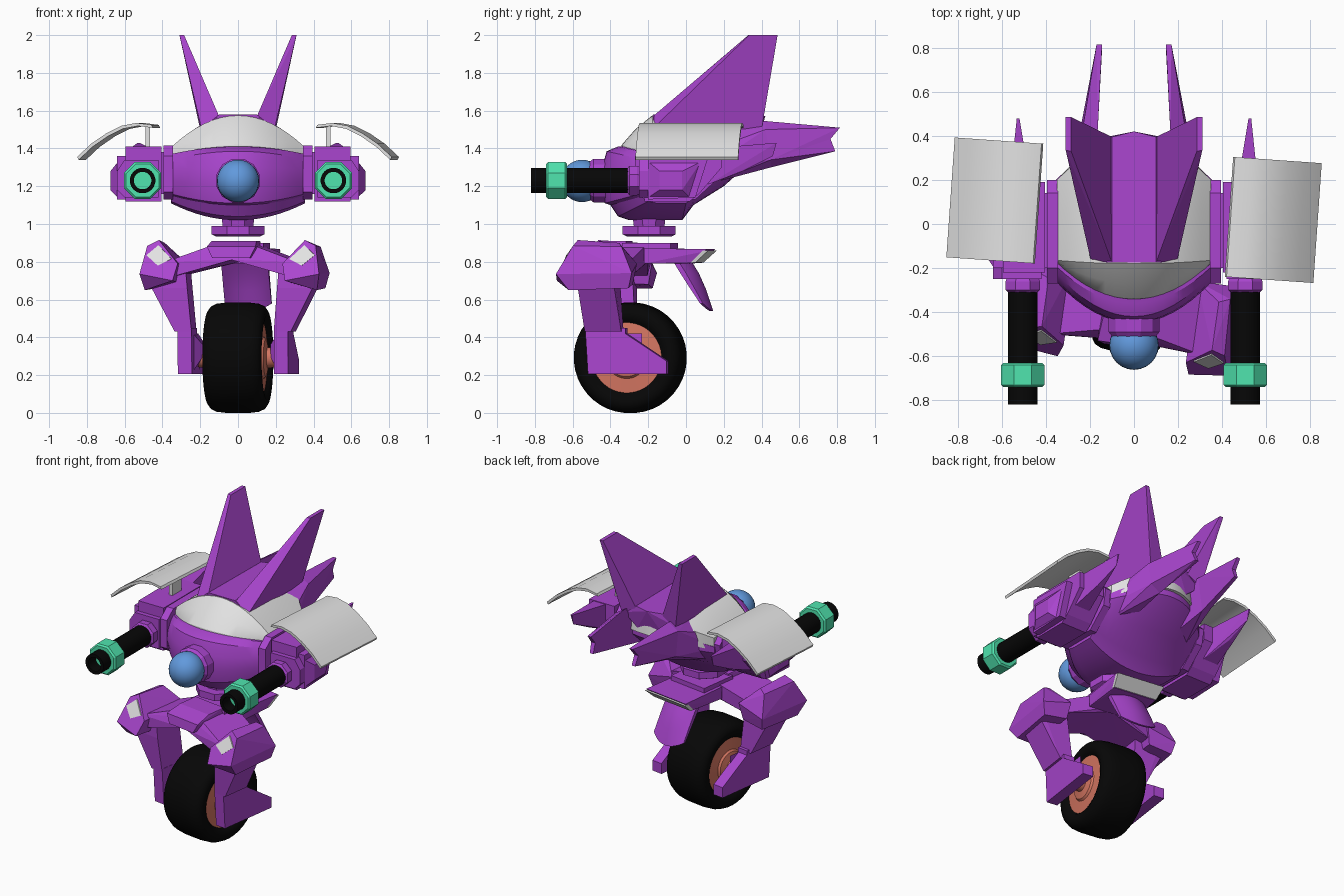
import bpy, bmesh
from math import pi, cos, sin, radians
from mathutils import Matrix, Vector

cube = bpy.data.objects.get("Cube")
if cube:
    bpy.data.objects.remove(cube, do_unlink=True)


def material(name, r, g, b):
    mat = bpy.data.materials.new(name)
    mat.use_nodes = True
    mat.diffuse_color = (r, g, b, 1)
    mat.node_tree.nodes["Principled BSDF"].inputs["Base Color"].default_value = (r, g, b, 1)
    return mat


purple = material("purple", .4, .06, .62)
grey = material("light grey", .76, .76, .76)
black = material("black", .002, .002, .002)
green = material("green", .08, .78, .43)
blue = material("blue", .12, .32, .72)
salmon = material("salmon", .66, .18, .12)


def turned(degrees, y):
    """Turn about a vertical line through (0, y)."""
    shift = Matrix.Translation((0, y, 0))
    return shift @ Matrix.Rotation(radians(degrees), 4, 'Z') @ shift.inverted()


STRAIGHT = Matrix.Identity(4)
STEER = turned(-8, -.29)
WING = turned(-4, .06)


def make(name, bm, mat, pair=False, turn=STRAIGHT, smooth=None):
    """Turn a bmesh into one object, or into a left and right pair."""
    for side, sign in (("left_", 1), ("right_", -1)) if pair else (("", 1),):
        copy = bm.copy()
        for v in copy.verts:
            v.co.x *= sign
            v.co = turn @ v.co
        bmesh.ops.recalc_face_normals(copy, faces=copy.faces[:])
        mesh = bpy.data.meshes.new(side + name)
        copy.to_mesh(mesh)
        copy.free()
        mesh.materials.append(mat)
        if smooth:
            mesh.shade_smooth()
            mesh.set_sharp_from_angle(angle=radians(smooth))
        bpy.context.collection.objects.link(bpy.data.objects.new(side + name, mesh))
    bm.free()


def skin(rings):
    """Join closed rings of points and cap both ends."""
    bm = bmesh.new()
    loops = [[bm.verts.new(p) for p in ring] for ring in rings]
    n = len(loops[0])
    for a, b in zip(loops, loops[1:]):
        for i in range(n):
            j = (i + 1) % n
            bm.faces.new((a[i], a[j], b[j], b[i]))
    bm.faces.new(loops[0])
    bm.faces.new(loops[-1])
    return bm


def prism(name, poly, lo, hi, mat=purple, axis='X', **kw):
    place = (lambda d, p: (d, *p)) if axis == 'X' else (lambda d, p: (p[0], d, p[1]))
    make(name, skin([[place(d, p) for p in poly] for d in (lo, hi)]), mat, **kw)


def hull(name, points, mat=purple, **kw):
    bm = bmesh.new()
    for p in points:
        bm.verts.new(p)
    out = bmesh.ops.convex_hull(bm, input=bm.verts[:])
    loose = {g for g in out["geom_interior"] + out["geom_unused"] if isinstance(g, bmesh.types.BMVert)}
    bmesh.ops.delete(bm, geom=list(loose), context='VERTS')
    bmesh.ops.dissolve_limit(bm, angle_limit=radians(2), verts=bm.verts[:], edges=bm.edges[:])
    make(name, bm, mat, **kw)


def mirrored(points):
    return [(s * x, y, z) for x, y, z in points for s in (1, -1)]


def lathe(name, profile, centre, axis, sides, mat=purple, **kw):
    """Spin (distance along axis, radius) pairs round an axis."""
    spot = {'X': lambda d, u, v: (d, u, v), 'Y': lambda d, u, v: (u, d, v),
            'Z': lambda d, u, v: (u, v, d)}[axis]
    angles = [2 * pi * (i + .5) / sides for i in range(sides)]
    grow = 1 / cos(pi / sides)
    rings = [[Vector(centre) + Vector(spot(d, r * grow * cos(a), r * grow * sin(a)))
              for a in angles] for d, r in profile]
    make(name, skin(rings), mat, **kw)


def bulge(name, middle, edge, half, mat, steps=16, **kw):
    """Loft a side profile that swells from the edges to the middle."""
    rings = []
    for i in range(steps + 1):
        t = 2 * i / steps - 1
        rings.append([(t * half, *Vector(m).lerp(Vector(e), t * t)) for m, e in zip(middle, edge)])
    make(name, skin(rings), mat, **kw)


# Wheel
tread = [(.125, .18), (.145, .195), (.158, .225), (.155, .25), (.14, .272), (.11, .286), (.06, .292)]
lathe("tyre", [(-x, r) for x, r in tread] + tread[::-1],
      (0, -.295, .292), 'X', 40, black, turn=STEER, smooth=60)
rim = [(.21, .05), (.16, .055), (.15, .1), (.138, .11), (.132, .19)]
lathe("hub", [(-x, r) for x, r in rim] + rim[::-1],
      (0, -.295, .292), 'X', 32, salmon, turn=STEER, smooth=30)

# Fork legs: sloping upper part, straight shin and rear toe
hull("upper_leg", [(x, y + d, z) for d, y in ((0, -.515), (.05, -.32)) for x, z, d in
                   ((.25, .78, 0), (.42, .74, 0), (.43, .66, 0), (.31, .43, .02), (.22, .43, .02),
                    (.24, .66, 0))],
     pair=True, turn=STEER)
prism("shin", [(-.495, .45), (-.28, .45), (-.28, .42), (-.06, .275), (-.06, .205), (-.48, .205)],
      .22, .295, pair=True, turn=STEER)
hull("axle_boss", [(.225, y, z) for y in (-.4, -.2) for z in (.22, .42)]
     + [(.18, y, z) for y in (-.34, -.25) for z in (.3, .36)], pair=True, turn=STEER)


# Shoulder pods with a lamp on each sloping front face
def pod_front(x, z):
    return (x, -.625 + .58 * (z - .735), z)


front = [pod_front(x, z) for x, z in ((.48, .735), (.45, .885), (.39, .915), (.28, .79), (.3, .7))]
hull("shoulder_pod", front + [(.46, -.56, .65), (.46, -.24, .66), (.3, -.24, .68), (.48, -.22, .74),
                              (.44, -.28, .88), (.39, -.3, .9), (.28, -.22, .79)],
     pair=True, turn=STEER)
lamp = [Vector(pod_front(x, z)) for x, z in ((.315, .815), (.385, .78), (.45, .835), (.39, .888))]
hull("shoulder_lamp", [p + Vector((0, d, 0)) for p in lamp for d in (-.007, .002)], grey,
     pair=True, turn=STEER)

# Fork bridge
hull("bridge_arm", [(x, y, z) for x, y, z in (
    (0, -.53, .81), (0, -.5, .88), (0, -.2, .88), (0, -.2, .8), (.13, -.5, .88), (.13, -.2, .88),
    (.1, -.53, .79), (.1, -.2, .79), (.35, -.55, .8), (.35, -.25, .8), (.32, -.55, .72),
    (.32, -.25, .72))], pair=True, turn=STEER)
hull("bridge_block", mirrored([(.13, -.55, .88), (.1, -.56, .82), (.12, -.44, .91), (.12, -.3, .91),
                               (.13, -.3, .82)]), turn=STEER)
prism("top_plate", [(-.32, .84), (-.32, .9), (-.06, .9), (-.06, .84)], -.14, .14, turn=STEER)

# Rear mudguard with its wraparound lamp
hull("rear_plate", mirrored([(.16, -.2, .87), (.16, -.2, .79), (.165, .135, .868), (.165, .125, .855),
                             (.15, .07, .795), (.14, 0, .79)]), turn=STEER)
hull("rear_lamp", mirrored([(.167, .145, .86), (.167, .115, .86), (.152, .076, .797),
                            (.152, .05, .797)]), grey, turn=STEER)
bulge("mudguard_flap", [(-.02, .82), (.02, .82), (.07, .74), (.11, .65), (.145, .54),
                        (.13, .54), (.085, .65), (.04, .74)],
      [(-.06, .82), (-.03, .82), (.02, .74), (.06, .67), (.11, .58),
       (.095, .58), (.035, .67), (-.01, .74)], .125, purple, turn=STEER, smooth=40)

# Swivel under the body
lathe("swivel_disc", [(.935, .12), (.945, .14), (.99, .14)], (0, -.195, 0), 'Z', 8)
lathe("swivel_neck", [(.98, .08), (1.06, .09)], (0, -.195, 0), 'Z', 8)

# Body: swollen hull below, pale dome above
bulge("body_hull",
      [(-.36, 1.41), (-.42, 1.385), (-.445, 1.3), (-.45, 1.2), (-.43, 1.11), (-.4, 1.1), (-.36, 1.04),
       (-.3, 1.02), (-.02, 1.02), (.04, 1.1), (.2, 1.2), (.38, 1.36), (.38, 1.45)],
      [(-.19, 1.37), (-.22, 1.34), (-.25, 1.29), (-.26, 1.23), (-.24, 1.16), (-.22, 1.15), (-.2, 1.12),
       (-.15, 1.11), (0, 1.11), (.05, 1.15), (.12, 1.2), (.2, 1.3), (.2, 1.34)],
      .355, purple, smooth=25)
bulge("body_dome",
      [(-.345, 1.38), (-.34, 1.42), (-.27, 1.5), (-.18, 1.574), (.1, 1.567), (.38, 1.52), (.4, 1.4)],
      [(-.18, 1.33), (-.18, 1.36), (-.175, 1.39), (-.165, 1.41), (.05, 1.41), (.2, 1.4), (.2, 1.32)],
      .35, grey, smooth=30)

# Eye
lathe("eye_socket", [(-.51, .1), (-.49, .115), (-.42, .115)], (0, 0, 1.23), 'Y', 12)
eye = bmesh.new()
bmesh.ops.create_uvsphere(eye, u_segments=24, v_segments=16, radius=.112,
                          matrix=Matrix.Translation((0, -.55, 1.228)))
make("eye", eye, blue, smooth=60)

# Back spine, tall horns and notched tail spikes
hull("spine", mirrored([(.1, -.175, 1.579), (.2, -.17, 1.5), (.1, .395, 1.572), (.2, .38, 1.5),
                        (0, .42, 1.572), (.1, .38, 1.42)]))
hull("horn", [(.1, -.175, 1.57), (.195, -.17, 1.51), (.1, .395, 1.56), (.2, .4, 1.5),
              (.285, .33, 2), (.31, .335, 2), (.285, .485, 2), (.31, .485, 2)], pair=True)
tail_end = [(.165, .42, 1.545), (.235, .42, 1.5), (.24, .45, 1.34), (.17, .45, 1.3)]
hull("tail_root", tail_end + [(.16, .15, 1.5), (.29, .15, 1.4), (.32, .12, 1.3), (.16, .15, 1.24),
                              (.28, .15, 1.22)], pair=True)
for part, y, z in (("tail_spike_upper", .815, 1.51), ("tail_spike_lower", .79, 1.385)):
    hull(part, tail_end + [(.145, y, z), (.17, y, z), (.147, .765, 1.45), (.177, .765, 1.45)], pair=True)

# Side weapon pods
prism("pod_collar", [(-.27, 1.17), (-.27, 1.36), (-.2, 1.415), (.14, 1.415), (.2, 1.36),
                     (.18, 1.25), (.05, 1.13), (-.22, 1.13)], .345, .395, pair=True)
prism("pod_box", [(-.22, 1.12), (-.22, 1.41), (.19, 1.41), (.19, 1.3), (.07, 1.16), (.02, 1.12)],
      .405, .595, pair=True)
prism("pod_joint", [(-.2, 1.16), (-.2, 1.38), (.14, 1.38), (.05, 1.16)], .39, .41, pair=True)
prism("pod_cap", [(-.2, 1.13), (-.2, 1.36), (.12, 1.36), (.05, 1.14)], .59, .64, pair=True)
hull("pod_cap_tip", [(.635, y, z) for y, z in ((-.2, 1.14), (-.2, 1.33), (.08, 1.33), (.02, 1.14))]
     + [(.675, y, z) for y in (-.14, -.02) for z in (1.18, 1.28)], pair=True)
prism("pod_face", [(.42, 1.14), (.42, 1.34), (.6, 1.34), (.64, 1.28), (.64, 1.18), (.6, 1.14)],
      -.25, -.2, axis='Y', pair=True)
hull("pod_spike", [(x, .12, z) for x in (.46, .57) for z in (1.21, 1.4)]
     + [(.515, .34, 1.42), (.54, .34, 1.42), (.51, .3, 1.28), (.545, .3, 1.28),
        (.52, .48, 1.43), (.532, .48, 1.43), (.526, .46, 1.36)], pair=True)

# Guns
gun = (.505, 0, 1.23)
lathe("gun_ring", [(-.31, .065), (-.3, .078), (-.26, .078), (-.24, .07)], gun, 'Y', 8, pair=True)
lathe("gun_barrel", [(-.25, .067), (-.82, .067), (-.82, .046), (-.4, .046)], gun, 'Y', 20, black,
      pair=True, smooth=30)
lathe("gun_bore", [(-.41, .045), (-.39, .045)], gun, 'Y', 8, pair=True)
lathe("gun_nut", [(-.74, .088), (-.73, .098), (-.64, .098), (-.63, .088)], gun, 'Y', 8, green, pair=True)

# Curved wing panels on posts
arc = [(.44, 1.525), (.52, 1.535), (.6, 1.52), (.68, 1.48), (.76, 1.425), (.835, 1.355)]
prism("wing_panel", arc + [(x - .008, z - .016) for x, z in arc[::-1]], -.21, .335, grey,
      axis='Y', turn=WING, pair=True, smooth=30)
prism("wing_post", [(-.04, 1.4), (-.04, 1.52), (.06, 1.52), (.06, 1.4)], .465, .49, grey, pair=True)
